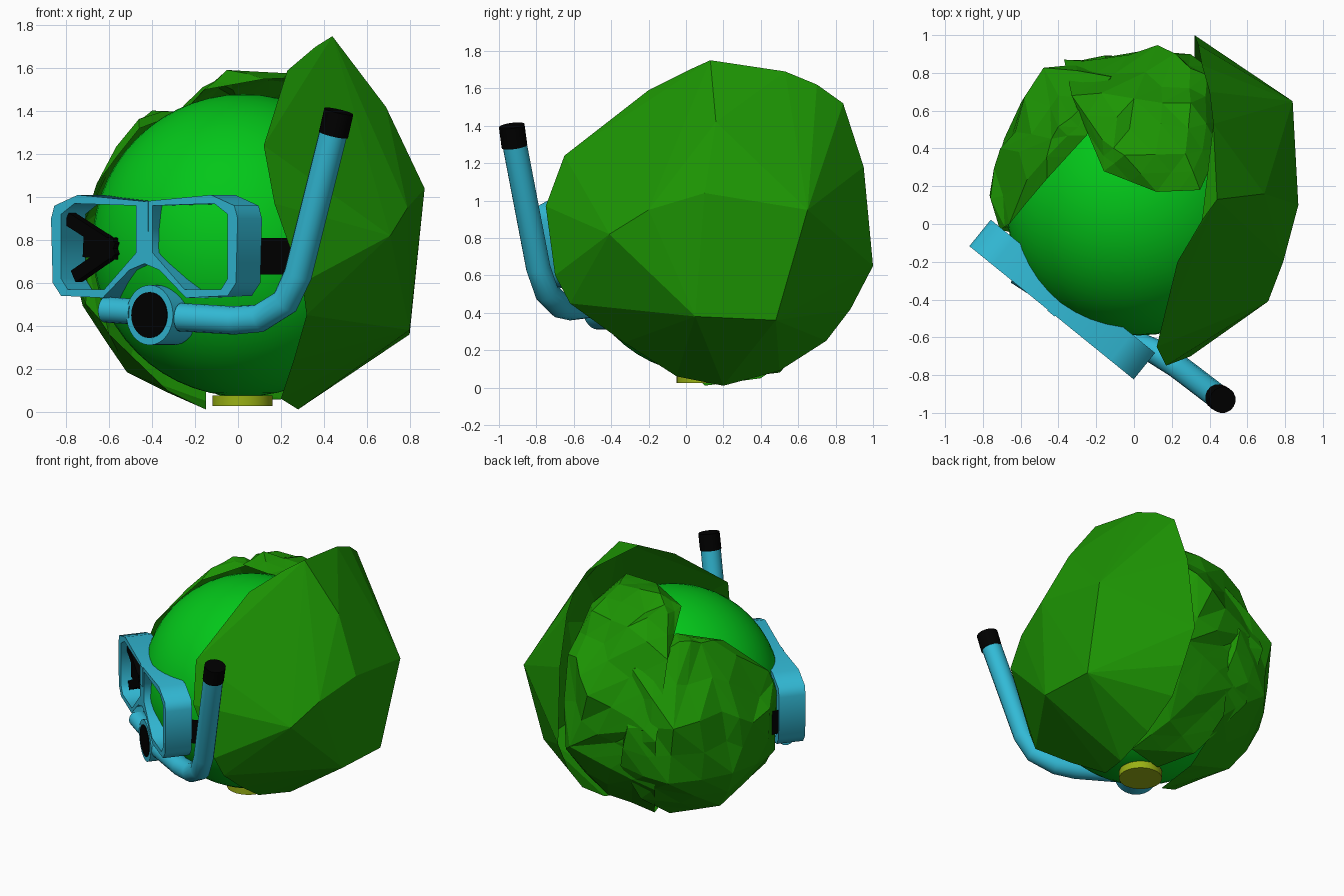
import bpy, bmesh, math, random
from mathutils import Vector, Matrix

default = bpy.data.objects.get("Cube")
if default:
    bpy.data.objects.remove(default, do_unlink=True)

random.seed(4)
HEART = Vector((.025, .115, .775))   # middle of the cabbage
RADIUS = .705


def material(name, *rgb):
    mat = bpy.data.materials.new(name)
    mat.use_nodes = True
    mat.diffuse_color = (*rgb, 1)
    mat.node_tree.nodes["Principled BSDF"].inputs["Base Color"].default_value = (*rgb, 1)
    return mat


heart_green = material("heart green", .001, .57, .01)
leaf_green = material("leaf green", .012, .3, .001)
mask_blue = material("mask blue", .032, .49, .67)
rubber_black = material("rubber black", 0, 0, 0)
stem_olive = material("stem olive", .32, .44, .007)


def add_mesh(name, mesh, mat, smooth=False):
    obj = bpy.data.objects.new(name, mesh)
    bpy.context.collection.objects.link(obj)
    mesh.materials.clear()
    mesh.materials.append(mat)
    if smooth:
        bpy.ops.object.select_all(action='DESELECT')
        obj.select_set(True)
        bpy.context.view_layer.objects.active = obj
        bpy.ops.object.shade_smooth_by_angle(angle=math.radians(40))
    return obj


def from_bmesh(name, bm, mat, smooth=False):
    mesh = bpy.data.meshes.new(name)
    bm.to_mesh(mesh)
    bm.free()
    return add_mesh(name, mesh, mat, smooth)


def from_curve(name, curve, mat, matrix=Matrix(), smooth=False):
    temp = bpy.data.objects.new(name + " curve", curve)
    bpy.context.collection.objects.link(temp)
    graph = bpy.context.evaluated_depsgraph_get()
    mesh = bpy.data.meshes.new_from_object(temp.evaluated_get(graph))
    bpy.data.objects.remove(temp, do_unlink=True)
    mesh.transform(matrix)
    return add_mesh(name, mesh, mat, smooth)


def add_spline(curve, points, closed):
    spline = curve.splines.new('POLY')
    spline.points.add(len(points) - 1)
    for target, p in zip(spline.points, points):
        target.co = (*p, 0, 1) if len(p) == 2 else (*p, 1)
    spline.use_cyclic_u = closed


def tube(name, points, radius, mat):
    curve = bpy.data.curves.new(name, 'CURVE')
    curve.dimensions = '3D'
    curve.bevel_depth = radius
    curve.bevel_resolution = 6
    curve.use_fill_caps = True
    add_spline(curve, points, False)
    return from_curve(name, curve, mat, smooth=True)


def cylinder(name, radius, depth, matrix, mat):
    bm = bmesh.new()
    bmesh.ops.create_cone(bm, cap_ends=True, segments=32, radius1=radius,
                          radius2=radius, depth=depth, matrix=matrix)
    return from_bmesh(name, bm, mat, True)


def leaf(name, points, crumple=0.0):
    """Faceted shell: the outer faces of a hull, optionally creased."""
    bm = bmesh.new()
    for p in points:
        bm.verts.new(p)
    bmesh.ops.convex_hull(bm, input=bm.verts[:])
    bmesh.ops.recalc_face_normals(bm, faces=bm.faces[:])
    inner = [f for f in bm.faces
             if f.normal.dot(f.calc_center_median() - HEART) < .42]
    bmesh.ops.delete(bm, geom=inner, context='FACES')
    bmesh.ops.delete(bm, geom=[v for v in bm.verts if not v.link_faces], context='VERTS')
    if crumple:
        corners = set(bm.verts)
        bmesh.ops.subdivide_edges(bm, edges=bm.edges[:], cuts=1, use_grid_fill=True)
        for v in bm.verts:
            if v not in corners and not v.is_boundary:
                push = random.uniform(-crumple, crumple * 1.3)
                v.co += (v.co - HEART).normalized() * push * min(1, v.co.z * 1.5)
    # Keep the leaf outside the heart
    for v in bm.verts:
        offset = v.co - HEART
        if offset.length < RADIUS + .015:
            v.co = HEART + offset.normalized() * (RADIUS + .015)
        v.co.z = max(v.co.z, 0)
    return from_bmesh(name, bm, leaf_green)


# Cabbage heart and stem
bm = bmesh.new()
bmesh.ops.create_uvsphere(bm, u_segments=48, v_segments=28, radius=RADIUS,
                          matrix=Matrix.Translation(HEART))
from_bmesh("cabbage_heart", bm, heart_green, True)
cylinder("stem", .14, .05, Matrix.Translation((.02, .09, .05)), stem_olive)

# Big left leaf: rim first, then the outer bulge
leaf("left_leaf", [
    (.28, .2, .01), (.2, -.05, .06), (.26, -.33, .24), (.32, -.62, .45),
    (.3, -.7, .6), (.17, -.75, .97), (.12, -.65, 1.24), (.23, -.2, 1.59),
    (.36, .02, 1.7), (.44, .13, 1.75), (.42, .53, 1.69), (.4, .7, 1.62),
    (.36, .84, 1.52), (.34, .95, 1.18), (.32, 1, .65), (.32, .88, .42),
    (.3, .75, .25), (.3, .5, .09),
    (.87, .1, 1.04), (.84, .65, .95), (.69, .16, 1.42), (.79, -.2, .95),
    (.71, -.41, .82), (.8, .05, .38), (.8, .48, .36)])

# Right leaf, wrapping behind the back leaf's edge
leaf("right_leaf", [
    (-.15, .1, .01), (-.33, .02, .1), (-.6, -.05, .36), (-.72, 0, .5),
    (-.71, -.03, .9), (-.66, 0, 1.06), (-.46, .24, 1.32), (-.25, .47, 1.4),
    (-.45, .46, 1.39), (-.34, .56, 1.4), (-.12, .78, 1.22), (-.76, .3, .82),
    (-.65, .5, .95), (-.69, .45, .5), (-.46, .8, .9), (-.42, .8, .5),
    (-.15, .87, .85), (-.08, .86, .55), (-.15, .73, .28),
    (-.52, .35, .18), (-.15, .4, .05)], .03)

# Back leaf, folded over the top and tucked inside the left leaf
leaf("back_leaf", [
    (-.16, .28, 1.5), (.12, .17, 1.55), (.35, .18, 1.56), (.45, .4, 1.42),
    (.28, .38, 1.6), (-.05, .36, 1.58), (-.17, .45, 1.52), (0, .66, 1.45),
    (.3, .64, 1.48), (-.33, .68, 1.31), (.45, .7, 1.15), (.3, .83, 1.22),
    (.12, .91, 1.02), (-.18, .89, .92), (-.37, .87, .8), (.3, .9, .6),
    (.42, .76, .5), (0, .87, .5), (-.3, .78, .4), (.2, .6, .17),
    (-.1, .5, .08), (.27, .3, .06), (0, .24, .05)], .03)

# Mask space: local x runs along the mask, y is up, z faces out
along = Vector((.777, -.63, 0)).normalized()
out = along.cross(Vector((0, 0, 1)))
mask_space = Matrix.Translation((-.38, -.4, 0)) @ Matrix(
    (along, (0, 0, 1), out)).transposed().to_4x4()

rim = [(0, .98), (.4, 1.01), (.54, .96), (.56, .9), (.55, .6), (.5, .54),
       (.25, .53), (.09, .66), (0, .69)]
hole = [(.05, .96), (.42, .97), (.5, .92), (.5, .62), (.46, .57), (.24, .57), (.05, .74)]


def mirrored(points):
    return [(-x, y) for x, y in reversed(points)]


frame = bpy.data.curves.new("mask_frame", 'CURVE')
frame.dimensions = '2D'
frame.fill_mode = 'BOTH'
frame.extrude = .09
add_spline(frame, rim + mirrored(rim[1:-1]), True)
add_spline(frame, hole, True)
add_spline(frame, mirrored(hole), True)
from_curve("mask_frame", frame, mask_blue, mask_space)


def bar(name, start, end, width, depth, lift, mat):
    """Box between two points on the mask plane."""
    a, b = Vector(start), Vector(end)
    d, mid = b - a, (a + b) / 2
    bm = bmesh.new()
    bmesh.ops.create_cube(bm, size=1, matrix=(
        mask_space @ Matrix.Translation((mid.x, mid.y, lift))
        @ Matrix.Rotation(math.atan2(d.y, d.x), 4, 'Z')
        @ Matrix.Diagonal((d.length, width, depth, 1))))
    return from_bmesh(name, bm, mat)


bar("mask_bridge", (0, .84), (0, .98), .05, .04, .075, mask_blue)

# Squinting eye behind the right lens
for part, tip, width in (("upper", (-.5, .9), .06), ("middle", (-.4, .77), .1),
                         ("lower", (-.46, .63), .06)):
    bar("eye_" + part, tip, (-.22, .76), width, .05, .025, rubber_black)

# Strap around the heart
bm = bmesh.new()
previous = None
for x, y in [(-.78, -.04), (-.69, .14), (-.56, .5), (0, .79), (.56, .5),
             (.71, .05), (.55, -.4), (.32, -.56), (.08, -.67)]:
    pair = [bm.verts.new((x, y, z)) for z in (.64, .81)]
    if previous:
        bm.faces.new((previous[0], pair[0], pair[1], previous[1]))
    previous = pair
from_bmesh("strap", bm, rubber_black)

# Mouthpiece with its dark valve
for name, size, depth, lift, mat in (("mouthpiece", .14, .18, -.015, mask_blue),
                                     ("valve", .107, .02, .07, rubber_black)):
    cylinder(name, size, depth,
             mask_space @ Matrix.Translation((.02, .45, lift)), mat)

# Snorkel tube and tip
tube("snorkel_stub", [(-.62, -.26, .475), (-.48, -.35, .465)], .06, mask_blue)
tube("snorkel_tube", [(-.27, -.5, .44), (-.02, -.62, .425),
                      (.1, -.67, .435), (.22, -.745, .51), (.28, -.79, .64),
                      (.45, -.92, 1.32)], .066, mask_blue)
tube("snorkel_tip", [(.445, -.917, 1.29), (.47, -.932, 1.4)], .07, rubber_black)
